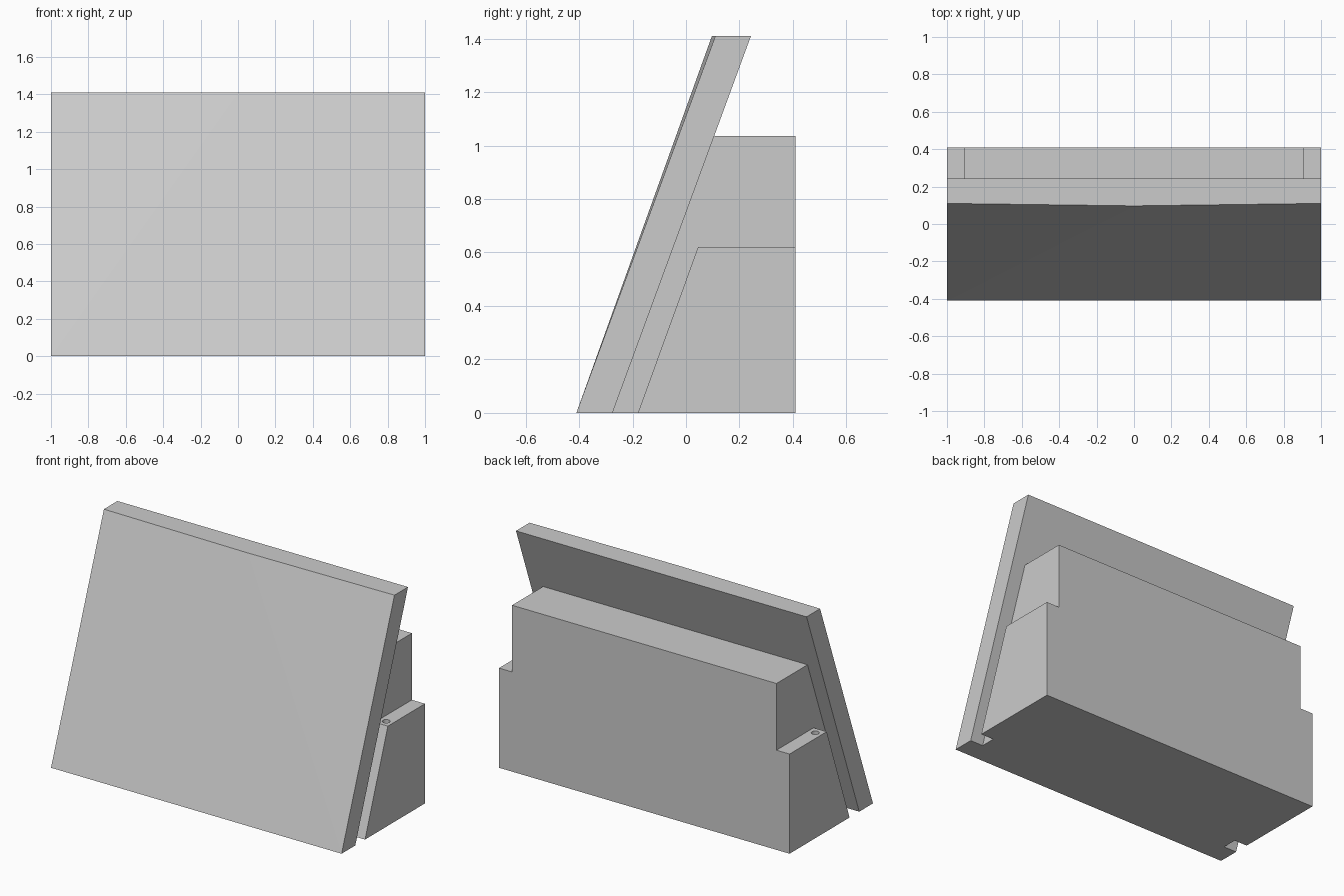
import bpy
import bmesh

cube = bpy.data.objects.get("Cube")
if cube:
    bpy.data.objects.remove(cube)

grey = bpy.data.materials.new("light grey")
grey.use_nodes = True
grey.diffuse_color = (0.6, 0.6, 0.6, 1)
grey.node_tree.nodes["Principled BSDF"].inputs["Base Color"].default_value = grey.diffuse_color


def prism(name, profile, x0, x1):
    """Extrude a side profile of (y, z) points from x0 to x1."""
    bm = bmesh.new()
    face = bm.faces.new([bm.verts.new((x0, y, z)) for y, z in profile])
    out = bmesh.ops.extrude_face_region(bm, geom=[face])
    verts = [v for v in out["geom"] if isinstance(v, bmesh.types.BMVert)]
    bmesh.ops.translate(bm, verts=verts, vec=(x1 - x0, 0, 0))
    bmesh.ops.recalc_face_normals(bm, faces=bm.faces)
    mesh = bpy.data.meshes.new(name)
    bm.to_mesh(mesh)
    bm.free()
    mesh.materials.append(grey)
    obj = bpy.data.objects.new(name, mesh)
    bpy.context.collection.objects.link(obj)
    return obj


def cut(target, cutter):
    """Subtract the cutter and discard it."""
    cutter.hide_render = True
    mod = target.modifiers.new("cut", "BOOLEAN")
    mod.operation = "DIFFERENCE"
    mod.solver = "EXACT"
    mod.object = cutter
    bpy.context.view_layer.objects.active = target
    bpy.ops.object.modifier_apply(modifier=mod.name)
    bpy.data.objects.remove(cutter)


# Leaning front panel, bowed slightly forward at the middle of its top edge
panel = prism("front_panel", [(-0.41, 0), (-0.275, 0), (0.243, 1.41), (0.11, 1.41)], -1, 1)
bm = bmesh.new()
bm.from_mesh(panel.data)
bmesh.ops.bisect_plane(bm, geom=bm.verts[:] + bm.edges[:] + bm.faces[:],
                       plane_co=(0, 0, 0), plane_no=(1, 0, 0))
for v in bm.verts:
    if abs(v.co.x) < 0.01 and v.co.z > 1.4 and v.co.y < 0.2:
        v.co.y = 0.097
front = [f for f in bm.faces if f.normal.y < -0.5]
bmesh.ops.triangulate(bm, faces=front)
bm.to_mesh(panel.data)
bm.free()

# Rear housing behind the panel
housing = prism("rear_housing", [(-0.275, 0), (0.41, 0), (0.41, 1.035), (0.105, 1.035)], -1, 1)

# Stepped ends: lowered ledge, sloped gap behind the panel, and a screw hole
end_profile = [(-0.6, -0.1), (-0.216, -0.1), (0.045, 0.62),
               (0.6, 0.62), (0.6, 1.2), (-0.6, 1.2)]
for side in (-1, 1):
    cut(housing, prism("end_cutter", end_profile, side * 0.91, side * 1.1))
    bpy.ops.mesh.primitive_cylinder_add(vertices=24, radius=0.023, depth=0.2,
                                        location=(side * 0.955, 0.093, 0.62))
    hole = bpy.context.object
    hole.data.materials.append(grey)
    cut(housing, hole)
